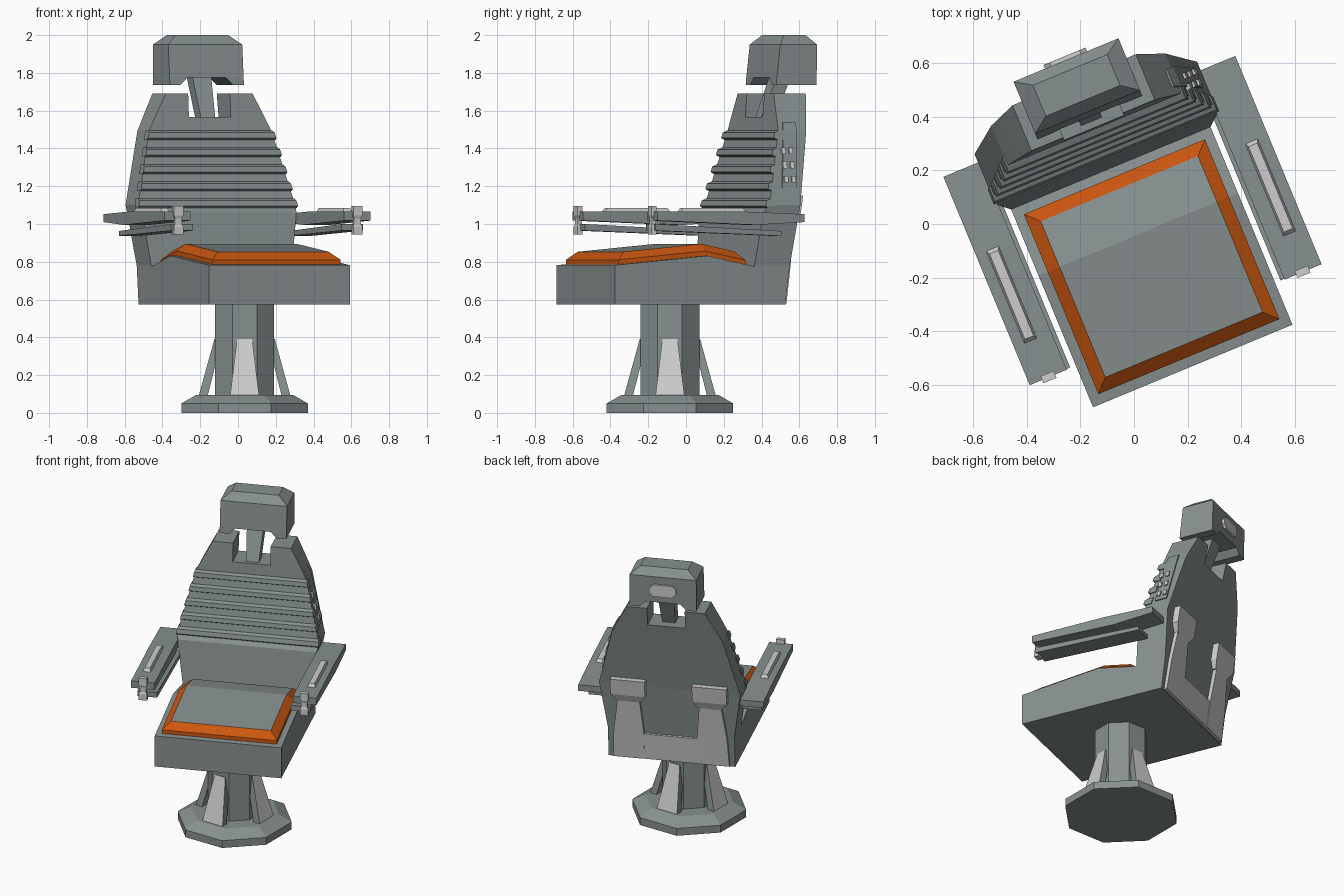
import bpy, bmesh, math
from mathutils import Matrix, Vector

if "Cube" in bpy.data.objects:
    bpy.data.objects.remove(bpy.data.objects["Cube"])

# Chair is modelled facing -y in local space, then turned and shifted
M = Matrix.Translation((0.035, -0.085, 0)) @ Matrix.Rotation(math.radians(22.5), 4, 'Z')

def material(name, rgb):
    m = bpy.data.materials.new(name)
    m.diffuse_color = (*rgb, 1)
    m.use_nodes = True
    m.node_tree.nodes["Principled BSDF"].inputs["Base Color"].default_value = m.diffuse_color
    return m

GREY = material("steel grey", (0.245, 0.285, 0.28))
LIGHT = material("light grey", (0.62, 0.61, 0.615))
ORANGE = material("orange", (0.60, 0.095, 0.005))

def build(name, verts, faces, mats, pick=None, local=Matrix()):
    bm = bmesh.new()
    vs = [bm.verts.new(v) for v in verts]
    for f in faces:
        bm.faces.new([vs[i] for i in f])
    bmesh.ops.recalc_face_normals(bm, faces=bm.faces)
    bm.normal_update()
    if pick:
        for f in bm.faces:
            f.material_index = pick(f)
    bm.transform(M @ local)
    me = bpy.data.meshes.new(name)
    bm.to_mesh(me)
    bm.free()
    for m in mats:
        me.materials.append(m)
    ob = bpy.data.objects.new(name, me)
    bpy.context.collection.objects.link(ob)
    return ob

def rings(name, loops, mats=(GREY,), pick=None, local=Matrix()):
    """Skin a stack of equal-length loops and cap both ends."""
    n = len(loops[0])
    verts = [p for lp in loops for p in lp]
    faces = [list(range(n)), list(range(len(verts) - n, len(verts)))]
    for k in range(len(loops) - 1):
        for i in range(n):
            j = (i + 1) % n
            faces.append([k*n + i, k*n + j, k*n + n + j, k*n + n + i])
    return build(name, verts, faces, mats, pick, local)

def loft(name, secs, mats=(GREY,), side=1, pick=None, local=Matrix()):
    """Skin rectangles given as (x0, x1, y0, y1, z)."""
    return rings(name, [[(side*a, c, z), (side*b, c, z), (side*b, d, z), (side*a, d, z)]
                        for a, b, c, d, z in secs], mats, pick, local)

def extrude_x(name, prof, x0, x1, mats=(GREY,)):
    return rings(name, [[(x, y, z) for y, z in prof] for x in (x0, x1)], mats)

def octagon(r, z):
    return [(r*math.cos(i*math.pi/4), r*math.sin(i*math.pi/4), z) for i in range(8)]

# Pedestal: octagonal foot and column
C = math.cos(math.pi/8)
rings("foot_plate", [octagon(.335/C, 0), octagon(.335/C, .05), octagon(.257/C, .095)])
rings("column", [octagon(.156/C, .09), octagon(.156/C, .58)])
for k in range(4):
    loft("column_brace", [(.196, .243, -.077, .077, .09), (.12, .16, -.04, .04, .39)], (GREY, LIGHT),
         pick=lambda f: int(f.normal.x > .7),
         local=Matrix.Rotation(math.radians(-22.5 + 90*k), 4, 'Z'))

# Seat block with a raised middle
extrude_x("seat_base", [(-.482, .573), (.45, .573), (.45, .775), (.318, .775), (.05, .832), (-.482, .782)],
          -.403, .403)

def seat_z(y):
    return .832 - (.05 - y)*.094 if y < .05 else .832 - (y - .05)*.2127

def cushion_loop(inset, h):
    a, f, b = .366 - inset, -.444 + inset, .283 - inset
    pts = [(-a, f), (a, f), (a, .05), (a, b), (-a, b), (-a, .05)]
    return [(x, y, seat_z(y) + h) for x, y in pts]

# Cushion: orange sloped border, grey top
cv = cushion_loop(0, -.01) + cushion_loop(0, .025) + cushion_loop(.048, .063)
cf = [[k*6 + i, k*6 + (i+1) % 6, k*6 + 6 + (i+1) % 6, k*6 + 6 + i] for k in range(2) for i in range(6)]
cf += [[0, 1, 2, 5], [5, 2, 3, 4], [12, 13, 14, 17], [17, 14, 15, 16]]
build("seat_cushion", cv, cf, (ORANGE, GREY), lambda f: int(f.normal.z > .9))

# Backrest: (z, half width, front y, back y)
BACK = [(.573, .403, .318, .494), (.78, .403, .318, .52), (1.06, .443, .352, .556), (1.1, .45, .385, .561),
        (1.49, .352, .475, .635), (1.566, .314, .481, .65), (1.69, .249, .491, .675)]

def back_at(z):
    for p, q in zip(BACK, BACK[1:]):
        if z <= q[0]:
            t = (z - p[0])/(q[0] - p[0])
            return [a + (b - a)*t for a, b in zip(p[1:], q[1:])]
    return BACK[-1][1:]

loft("backrest", [(-w, w, f, b, z) for z, w, f, b in BACK[:-1]])
for s in (-1, 1):
    loft("backrest_horn", [(.12, w, f, b, z) for z, w, f, b in BACK[-2:]], side=s)

# Horizontal ribs on the backrest
for i in range(5):
    zc = 1.11 + .09*i
    secs = []
    for dz, out in ((-.024, .002), (-.014, .022), (.014, .022), (.024, .002)):
        w, f, b = back_at(zc + dz)
        secs.append((-w - .006, w + .006, f - out, f + .035, zc + dz))
    loft("back_rib", secs)

# Rear brace: two legs with blocky heads and a lower link
def rear(z, a, b, out):
    y = back_at(z)[2]
    return (a, b, y - .02, y + out, z)

for s in (-1, 1):
    loft("rear_brace_leg", [rear(.58, .17, .37, .02), rear(.78, .17, .36, .022), rear(1.0, .19, .33, .025)], (LIGHT,), s)
    loft("rear_brace_head", [rear(.99, .18, .33, .025), rear(1.04, .15, .37, .04), rear(1.15, .15, .37, .04)], (LIGHT,), s)
loft("rear_brace_link", [rear(.58, -.18, .18, .018), rear(.76, -.18, .18, .018)], (LIGHT,))

# Control panel with buttons on the right flank
def flank(z, y0, y1, out):
    w = back_at(z)[0]
    return (w - .02, w + out, y0, y1, z)

loft("side_panel", [flank(1.19, .465, .545, .008), flank(1.49, .50, .58, .008), flank(1.54, .51, .58, .008)])
for z in (1.22, 1.295, 1.37):
    for y in (.478, .52):
        loft("side_button", [flank(z, y, y + .022, .017), flank(z + .035, y, y + .022, .017)], (LIGHT,))

# Headrest
loft("headrest", [(-.212, .212, .525, .753, 1.775), (-.212, .212, .545, .755, 1.95), (-.15, .15, .59, .715, 2.0)])
for s in (-1, 1):
    loft("headrest_lobe", [(.15, .212, .522, .753, 1.737), (.11, .212, .525, .753, 1.776)], side=s)
loft("headrest_post", [(-.04, .04, .50, .58, 1.55), (-.055, .055, .60, .68, 1.80)])
pill = [(-.085, 1.845), (-.06, 1.82), (.06, 1.82), (.085, 1.845), (.085, 1.875), (.06, 1.90), (-.06, 1.90), (-.085, 1.875)]
rings("headrest_plate", [[(x, y, z) for x, z in pill] for y in (.745, .77)], (LIGHT,))

# Armrests
for s in (-1, 1):
    extrude_x("armrest", [(-.315, 1.065), (.2, 1.065), (.527, 1.052), (.527, 1.01), (.25, .995), (-.315, 1.018)], s*.44, s*.59)
    extrude_x("armrest_rail", [(-.312, 1.0), (.41, .963), (.41, .937), (-.312, .965)], s*.425, s*.55)
    loft("armrest_pad", [(.495, .552, -.17, .216, 1.055), (.506, .541, -.15, .195, 1.085)], (LIGHT,), s)
    loft("armrest_clip", [(.487, .54, -.328, -.30, .945), (.487, .54, -.328, -.30, .985), (.494, .533, -.323, -.30, 1.0),
                          (.494, .533, -.323, -.30, 1.03), (.487, .54, -.328, -.30, 1.045), (.487, .54, -.328, -.30, 1.095)],
         (LIGHT,), s)
